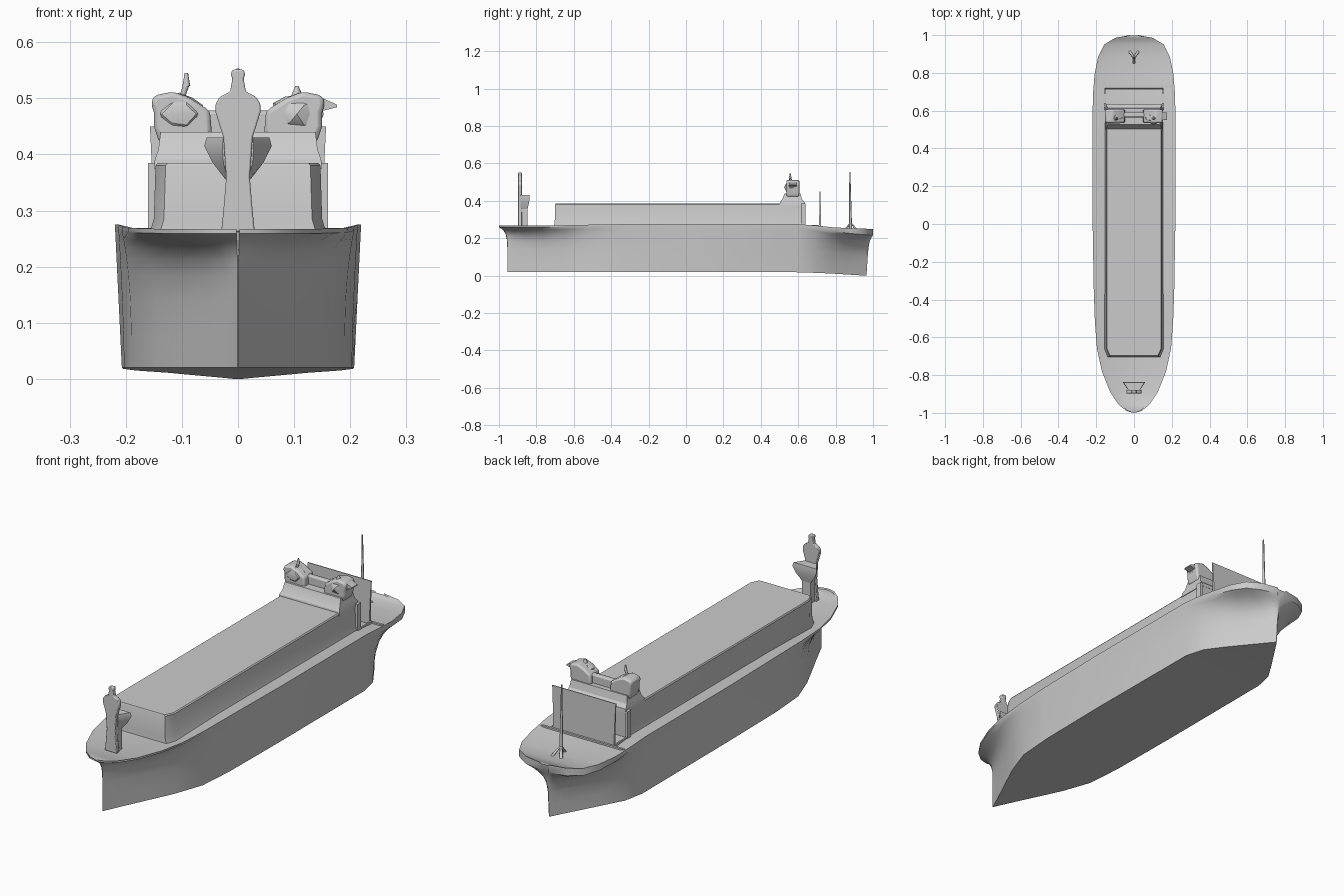
import bpy, bmesh, math


def finish(name, bm, smooth=30, bevel=0):
    bmesh.ops.remove_doubles(bm, verts=bm.verts, dist=1e-5)
    bmesh.ops.recalc_face_normals(bm, faces=bm.faces)
    me = bpy.data.meshes.new(name)
    bm.to_mesh(me)
    bm.free()
    ob = bpy.data.objects.new(name, me)
    bpy.context.collection.objects.link(ob)
    if bevel:
        mod = ob.modifiers.new("bevel", 'BEVEL')
        mod.width, mod.segments = bevel, 2
    bpy.ops.object.select_all(action='DESELECT')
    ob.select_set(True)
    bpy.context.view_layer.objects.active = ob
    bpy.ops.object.shade_smooth_by_angle(angle=math.radians(smooth))
    return ob


def loft(name, rings, smooth=30, bevel=0):
    """Skin closed rings of equal length and cap both ends."""
    bm = bmesh.new()
    rows = [[bm.verts.new(p) for p in r] for r in rings]
    n = len(rows[0])
    for a, b in zip(rows, rows[1:]):
        for i in range(n):
            j = (i + 1) % n
            bm.faces.new((a[i], a[j], b[j], b[i]))
    bm.faces.new(rows[0])
    bm.faces.new(rows[-1])
    return finish(name, bm, smooth, bevel)


def front_plate(name, pts, y0, y1, bevel=0):
    """Outline in x,z extruded along y."""
    return loft(name, [[(x, y, z) for x, z in pts] for y in (y0, y1)], 30, bevel)


def box(name, x0, x1, y0, y1, z0, z1, bevel=0):
    return front_plate(name, [(x0, z0), (x1, z0), (x1, z1), (x0, z1)], y0, y1, bevel)


def rod(name, p, q, r0, r1, n=8):
    rings = []
    for (x, y, z), r in ((p, r0), (q, r1)):
        rings.append([(x + r * math.cos(2 * math.pi * k / n),
                       y + r * math.sin(2 * math.pi * k / n), z) for k in range(n)])
    return loft(name, rings, 60)


# Hull stations: low y, low half width, deck y, deck half width, deck z, keel z, rim, flare
STATIONS = [
    (-.955, .001, -1.00, .003, .267, .020, .008, 11),
    (-.940, .007, -.990, .040, .267, .020, .008, 11),
    (-.910, .021, -.955, .082, .267, .020, .008, 10),
    (-.850, .049, -.890, .126, .267, .020, .008, 8),
    (-.760, .092, -.780, .170, .268, .020, .008, 6),
    (-.650, .144, -.660, .196, .269, .020, .008, 5),
    (-.520, .190, -.520, .207, .272, .020, .008, 3),
    (-.350, .203, -.350, .213, .275, .020, .008, 1.5),
    (.000, .207, .000, .219, .275, .020, .008, 1),
    (.600, .205, .600, .219, .275, .018, .008, 1),
    (.690, .183, .690, .217, .268, .015, .015, 2),
    (.780, .126, .790, .209, .258, .011, .022, 3),
    (.860, .072, .885, .190, .253, .006, .028, 4.5),
    (.925, .028, .950, .158, .251, .002, .032, 6),
    (.955, .008, .985, .100, .250, .000, .034, 7),
    (.965, .001, 1.00, .022, .250, .000, .034, 8),
]
LEVELS = [0, .25, .5, .68, .8, .88, .94, 1]
rings = []
for yl, wl, yd, wd, zd, zk, rim, p in STATIONS:
    half = []
    for t in LEVELS:
        f = t ** p
        y = yl + (yd - yl) * f
        if yl > .8:                                   # raked stern post
            y = yl + (yd - yl) * (.4 * t + .6 * f)
        half.append((wl + (wd - wl) * f, y, zk + (zd - rim - zk) * t))
    half.append((wd, yd, zd))                         # deck edge
    half.append((wd * .88, yd * .998, zd - .006))     # slightly dished deck
    rings.append(half + [(-x, y, z) for x, y, z in reversed(half)])
loft("hull", rings, 35)

# Long cargo house with chamfered front and flared foot
rings = []
for w, z, yf in ((.158, .258, -.705), (.150, .285, -.702), (.147, .380, -.70), (.143, .385, -.697)):
    rings.append([(-w, -.66, z), (-w + .018, yf, z), (w - .018, yf, z), (w, -.66, z),
                  (w, .635, z), (-w, .635, z)])
loft("cargo_house", rings)

# Bridge base steps up at the aft end of the house
rings = []
for w, y0, y1, z in ((.150, .500, .636, .375), (.148, .503, .635, .392),
                     (.142, .515, .620, .408), (.138, .527, .612, .440)):
    rings.append([(-w, y0, z), (w, y0, z), (w, y1, z), (-w, y1, z)])
loft("bridge_base", rings, 20)

# Two lumpy bridge tops, joined by a lower screen
LUMP = [(.045, .42), (.14, .42), (.150, .45), (.150, .475), (.155, .49),
        (.150, .505), (.115, .512), (.085, .50), (.05, .478)]
for s, side in ((-1, "left"), (1, "right")):
    front_plate(side + "_bridge_top", [(s * x, z) for x, z in LUMP], .536, .606, .014)
    # Faceted forward bulge
    bm = bmesh.new()
    bmesh.ops.create_icosphere(bm, subdivisions=2, radius=1)
    for v in bm.verts:
        k = 1 + .10 * math.sin(5 * v.co.x + 2 * s) * math.cos(4 * v.co.z)
        v.co = (s * .105 + v.co.x * .048 * k, .562 + v.co.y * .034 * k, .472 + v.co.z * .036 * k)
    finish(side + "_bridge_bulge", bm, 25)
    # Side pillars under the bridge and along the walkway
    box(side + "_bridge_pillar", s * .147, s * .160, .615, .640, .262, .385)
    box(side + "_walkway_curb", s * .150, s * .157, .63, .72, .258, .270)
box("bridge_screen", -.07, .07, .565, .590, .42, .478, .006)
front_plate("right_bridge_wing", [(.14, .475), (.176, .484), (.176, .489), (.14, .505)], .550, .590)
rod("bridge_antenna_stem", (-.100, .557, .50), (-.092, .557, .525), .005, .006)
rod("bridge_antenna_tip", (-.092, .557, .522), (-.092, .557, .545), .007, .003)
rod("right_bridge_knob", (.105, .56, .50), (.105, .56, .522), .012, .003)

# Thin upright wall behind the house
rings = [[(-w, .717 - d, z), (w, .717 - d, z), (w, .717 + d, z), (-w, .717 + d, z)]
         for w, d, z in ((.150, .006, .255), (.152, .004, .35), (.157, .002, .45))]
loft("aft_wall", rings)
box("aft_wall_sill", -.205, .205, .722, .732, .255, .265)

# Fore mast: flat vase outline with a crow's-nest bowl behind
MAST = [(.030, .262), (.026, .30), (.021, .36), (.026, .43), (.040, .475), (.040, .490),
        (.032, .503), (.014, .512), (.010, .535), (.013, .542), (.010, .551)]
front_plate("fore_mast", MAST + [(-x, z) for x, z in reversed(MAST)], -.897, -.878, .003)
box("fore_mast_trunk", -.020, .020, -.880, -.848, .260, .40)
rings = [[(-a, -.885, z), (a, -.885, z), (b, y, z), (-b, y, z)]
         for a, b, y, z in ((.018, .022, -.848, .355), (.026, .045, -.840, .385),
                            (.028, .060, -.836, .415), (.026, .056, -.838, .430))]
loft("fore_mast_bowl", rings)

# Stern pole on three feet
rod("stern_pole", (.0, .88, .245), (.0, .876, .553), .008, .003)
for x, y in ((-.024, .915), (.024, .915), (0, .85)):
    rod("stern_pole_foot", (x, y, .240), (0, .88, .285), .008, .004)
